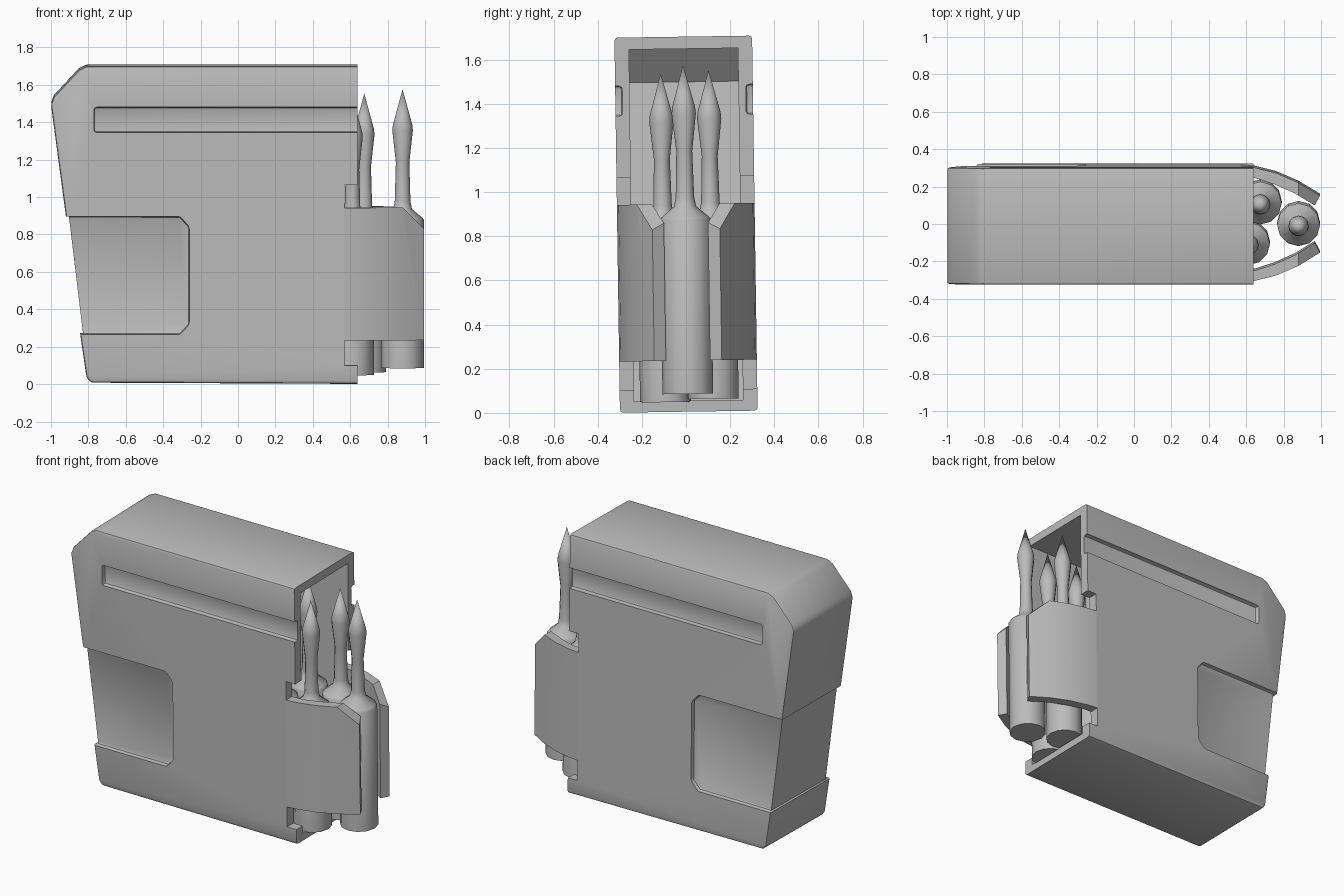
import bpy, bmesh, math
from mathutils import Matrix, Vector

cube = bpy.data.objects.get("Cube")
if cube:
    bpy.data.objects.remove(cube, do_unlink=True)

grey = bpy.data.materials.new("plain grey")
grey.use_nodes = True
colour = (0.5, 0.5, 0.5, 1)
grey.diffuse_color = colour
grey.node_tree.nodes["Principled BSDF"].inputs["Base Color"].default_value = colour

# The whole model leans slightly about the x axis
LEAN = Matrix.Translation((0, 0, 0.855)) @ Matrix.Rotation(0.0147, 4, 'X') @ Matrix.Translation((0, 0, -0.855))


def make_object(name, bm):
    bmesh.ops.recalc_face_normals(bm, faces=bm.faces[:])
    mesh = bpy.data.meshes.new(name)
    bm.to_mesh(mesh)
    bm.free()
    mesh.materials.append(grey)
    obj = bpy.data.objects.new(name, mesh)
    bpy.context.collection.objects.link(obj)
    return obj


def prism(points, low, high, upright=False):
    """Extrude a 2D outline along y, or along z when upright."""
    bm = bmesh.new()
    place = (lambda a, b, t: (a, b, t)) if upright else (lambda a, b, t: (a, t, b))
    face = bm.faces.new([bm.verts.new(place(a, b, low)) for a, b in points])
    new = bmesh.ops.extrude_face_region(bm, geom=[face])["geom"]
    verts = [v for v in new if isinstance(v, bmesh.types.BMVert)]
    bmesh.ops.translate(bm, verts=verts, vec=Vector(place(0, 0, high - low)))
    return bm


def box_outline(x0, x1, z0, z1):
    return [(x0, z0), (x1, z0), (x1, z1), (x0, z1)]


def bevel(obj, width, segments=2):
    mod = obj.modifiers.new("Bevel", 'BEVEL')
    mod.width = width
    mod.segments = segments
    mod.limit_method = 'ANGLE'
    mod.angle_limit = math.radians(25)


def smooth(obj, angle=35):
    bpy.ops.object.select_all(action='DESELECT')
    obj.select_set(True)
    bpy.context.view_layer.objects.active = obj
    bpy.ops.object.shade_smooth_by_angle(angle=math.radians(angle))


# Magazine shell, solid before the cuts
shell = make_object("magazine_shell", prism(
    [(0.75, 0.005), (-0.785, 0.012), (-0.81, 0.04), (-0.845, 0.28), (-0.92, 0.9),
     (-1.0, 1.5), (-0.985, 1.54), (-0.85, 1.685), (-0.81, 1.705), (0.75, 1.705)], -0.312, 0.312))
bevel(shell, 0.014)

cutters = []


def cut(points, low, high, rounding=0):
    cutter = make_object("cutter", prism(points, low, high))
    cutter.hide_render = True
    if rounding:
        bevel(cutter, rounding)
    mod = shell.modifiers.new("Cut", 'BOOLEAN')
    mod.operation = 'DIFFERENCE'
    mod.solver = 'EXACT'
    mod.object = cutter
    cutters.append(cutter)


# Open front end, hollow inside and side notches
cut(box_outline(0.638, 1, -0.2, 2), -0.6, 0.6)
cut([(0.8, 0.055), (-0.74, 0.055), (-0.84, 0.9), (-0.93, 1.5), (-0.8, 1.65), (0.8, 1.65)], -0.247, 0.247)
cut(box_outline(0.57, 0.8, 0.105, 1.07), -0.6, 0.6)

# Back grip strip, side grip panels and long side grooves
cut([(-1.3, 0.27), (-0.828, 0.27), (-0.904, 0.9), (-1.3, 0.9)], -0.6, 0.6)
for side in (-1, 1):
    low, high = sorted((side * 0.284, side * 0.45))
    cut([(-1.2, 0.269), (-0.31, 0.269), (-0.26, 0.325), (-0.26, 0.845), (-0.31, 0.901), (-1.2, 0.901)],
        low, high, 0.014)
    low, high = sorted((side * 0.28, side * 0.45))
    cut(box_outline(-0.77, 0.9, 1.35, 1.485), low, high, 0.014)

graph = bpy.context.evaluated_depsgraph_get()
carved = bpy.data.meshes.new_from_object(shell.evaluated_get(graph))
shell.modifiers.clear()
shell.data = carved
for cutter in cutters:
    bpy.data.objects.remove(cutter, do_unlink=True)
smooth(shell)
shell.matrix_world = LEAN

# Curved feed lips with a sloped top corner
lip_outline = [(0.57, 0.312), (0.64, 0.304), (0.76, 0.274), (0.88, 0.222), (0.995, 0.153),
               (0.966, 0.1), (0.86, 0.165), (0.75, 0.214), (0.65, 0.246), (0.57, 0.25)]
for side, name in ((1, "back_feed_lip"), (-1, "front_feed_lip")):
    bm = prism([(x, side * y) for x, y in lip_outline], 0.237, 0.947, upright=True)
    sliced = bmesh.ops.bisect_plane(bm, geom=bm.verts[:] + bm.edges[:] + bm.faces[:],
                                    plane_co=(0.88, 0, 0.947), plane_no=(1, 0, 1), clear_outer=True)
    edges = [e for e in sliced["geom_cut"] if isinstance(e, bmesh.types.BMEdge)]
    bmesh.ops.holes_fill(bm, edges=edges)
    lip = make_object(name, bm)
    smooth(lip)
    lip.matrix_world = LEAN

# Dart rounds: radius and height along the axis
round_profile = [(0.115, 0), (0.115, 0.79), (0.107, 0.802), (0.05, 0.85), (0.042, 0.89),
                 (0.036, 1.1), (0.055, 1.27), (0.052, 1.3), (0, 1.49)]


def dart_round(name, x, y, z, sides=12):
    bm = bmesh.new()
    rings = []
    for radius, height in round_profile[:-1]:
        rings.append([bm.verts.new((radius * math.cos(i * math.tau / sides),
                                    radius * math.sin(i * math.tau / sides), height)) for i in range(sides)])
    tip = bm.verts.new((0, 0, round_profile[-1][1]))
    bm.faces.new(rings[0])
    for i in range(sides):
        j = (i + 1) % sides
        for a, b in zip(rings, rings[1:]):
            bm.faces.new((a[i], a[j], b[j], b[i]))
        bm.faces.new((rings[-1][i], rings[-1][j], tip))
    obj = make_object(name, bm)
    smooth(obj, 40)
    obj.matrix_world = LEAN @ Matrix.Translation((x, y, z))


dart_round("front_round", 0.88, -0.003, 0.086)
for row in range(3):
    dart_round(f"left_round_{row + 1}", 0.675 - row * 0.235, 0.112, 0.062)
    dart_round(f"right_round_{row + 1}", 0.612 - row * 0.235, -0.105, 0.05)
